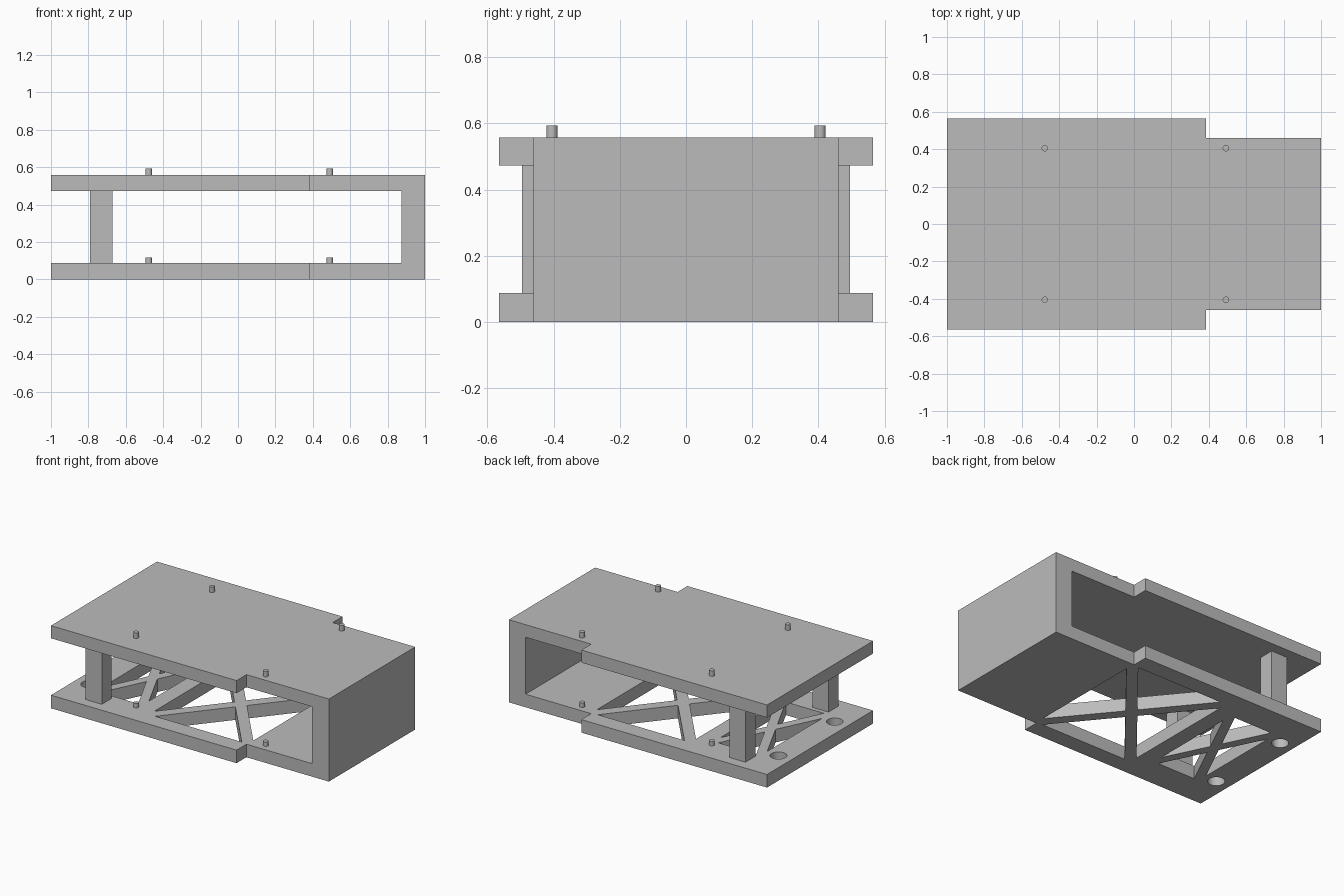
import bpy
import math

cube = bpy.data.objects.get("Cube")
if cube:
    bpy.data.objects.remove(cube, do_unlink=True)

GREY = (0.5, 0.5, 0.5, 1.0)
mat = bpy.data.materials.new("plain grey")
mat.use_nodes = True
mat.diffuse_color = GREY
mat.node_tree.nodes["Principled BSDF"].inputs["Base Color"].default_value = GREY

FLOOR_TOP = 0.088
ROOF_BOTTOM = 0.472
ROOF_TOP = 0.557
WALL_Y = 0.46


def plate(name, loops, z0, z1):
    """Flat plate from an outline; any inner loops become holes."""
    curve = bpy.data.curves.new(name, "CURVE")
    curve.dimensions = "2D"
    curve.fill_mode = "BOTH"
    curve.extrude = (z1 - z0) / 2
    for loop in loops:
        spline = curve.splines.new("POLY")
        spline.points.add(len(loop) - 1)
        for point, (x, y) in zip(spline.points, loop):
            point.co = (x, y, 0, 1)
        spline.use_cyclic_u = True
        spline.use_smooth = False
    curve.materials.append(mat)
    obj = bpy.data.objects.new(name, curve)
    bpy.context.collection.objects.link(obj)
    obj.location.z = (z0 + z1) / 2
    bpy.ops.object.select_all(action="DESELECT")
    obj.select_set(True)
    bpy.context.view_layer.objects.active = obj
    bpy.ops.object.convert(target="MESH")


def box(name, x0, x1, y0, y1, z0, z1):
    bpy.ops.mesh.primitive_cube_add(
        size=1, location=((x0 + x1) / 2, (y0 + y1) / 2, (z0 + z1) / 2))
    obj = bpy.context.object
    obj.name = name
    obj.scale = (x1 - x0, y1 - y0, z1 - z0)
    bpy.ops.object.transform_apply(location=False, rotation=False, scale=True)
    obj.data.materials.append(mat)


def pin(name, x, y, z0, z1):
    bpy.ops.mesh.primitive_cylinder_add(
        vertices=24, radius=0.017, depth=z1 - z0, location=(x, y, (z0 + z1) / 2))
    obj = bpy.context.object
    obj.name = name
    obj.data.materials.append(mat)
    bpy.ops.object.shade_smooth_by_angle()


def cross_braced_opening(cx, a, b, h):
    """Four triangular holes left around an X brace of half-width h."""
    angle = math.atan2(b, a)
    dx, dy = h / math.sin(angle), h / math.cos(angle)
    holes = []
    for s in (1, -1):
        holes.append([(cx + s * dx, 0), (cx + s * a, b - dy), (cx + s * a, dy - b)])
        holes.append([(cx, s * dy), (cx + a - dx, s * b), (cx - a + dx, s * b)])
    return holes


def circle(cx, cy, r, n=32):
    return [(cx + r * math.cos(math.tau * i / n), cy + r * math.sin(math.tau * i / n))
            for i in range(n)]


# Stepped outline shared by floor and roof
half = [(-1, 0.565), (0.385, 0.565), (0.385, WALL_Y), (1, WALL_Y)]
outline = half + [(x, -y) for x, y in reversed(half)]

# Floor with two braced openings and two round holes
openings = cross_braced_opening(0.02, 0.37, 0.45, 0.036)
openings += cross_braced_opening(-0.635, 0.175, 0.36, 0.03)
openings += [circle(-0.9, s * 0.3, 0.052) for s in (1, -1)]
plate("floor_plate", [outline] + openings, 0, FLOOR_TOP)

# Solid roof and end wall
plate("roof_plate", [outline], ROOF_BOTTOM, ROOF_TOP)
box("end_wall", 0.875, 1, -WALL_Y, WALL_Y, FLOOR_TOP, ROOF_BOTTOM)

# Posts and locating pins on both sides
for side, s in (("left", 1), ("right", -1)):
    y0, y1 = sorted((s * 0.39, s * 0.495))
    box("post_" + side, -0.79, -0.67, y0, y1, FLOOR_TOP, ROOF_BOTTOM)
    for end, x in (("open_end", -0.477), ("wall_end", 0.491)):
        pin(f"floor_pin_{end}_{side}", x, s * 0.405, FLOOR_TOP - 0.01, 0.118)
        pin(f"roof_pin_{end}_{side}", x, s * 0.405, ROOF_TOP - 0.01, 0.594)
